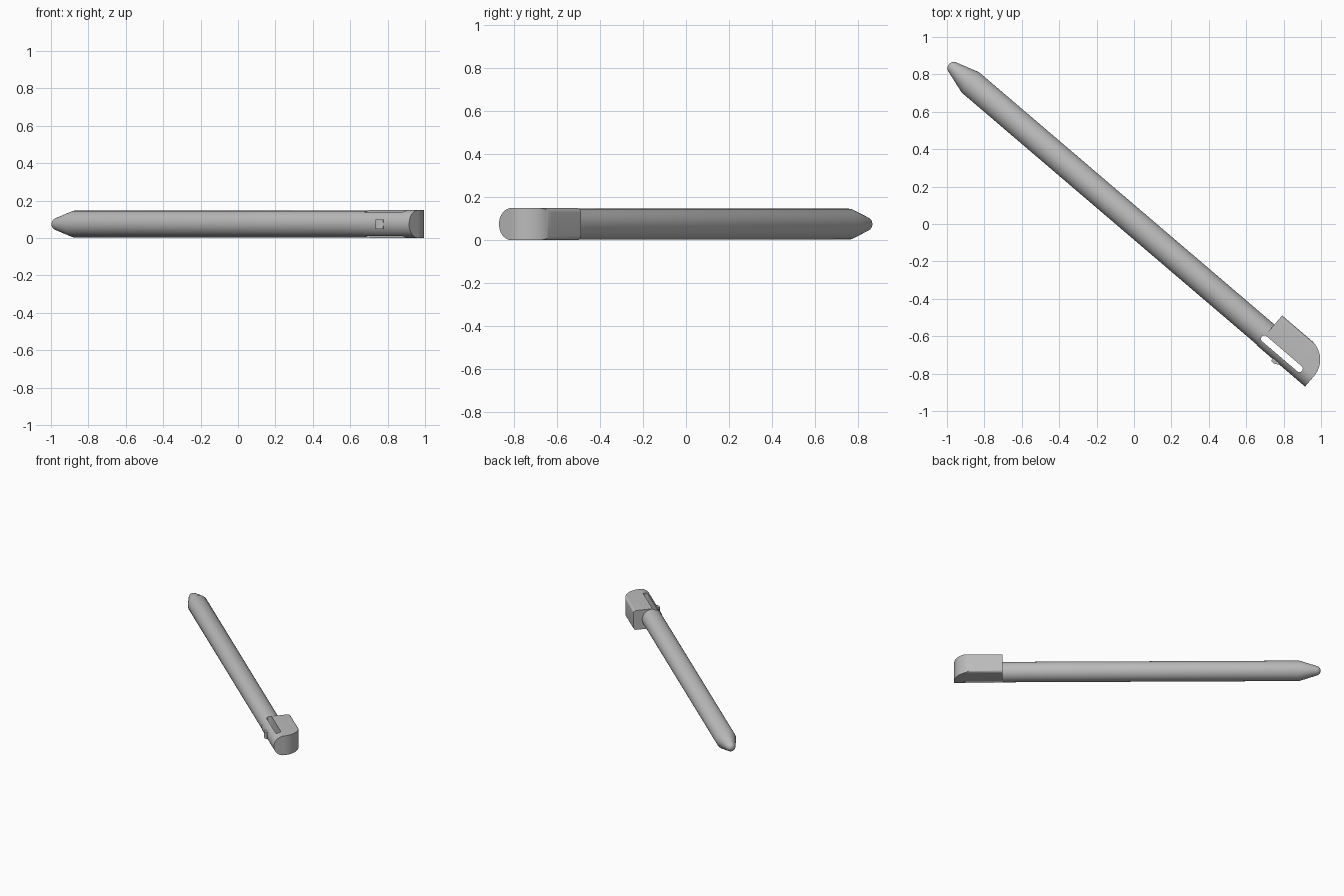
import bpy, bmesh, math
from mathutils import Matrix

if "Cube" in bpy.data.objects:
    bpy.data.objects.remove(bpy.data.objects["Cube"])

YC, ZC = 0.0075, 0.0745       # pen axis in the straight (unrotated) frame
R_SHAFT, R_HEAD = 0.0715, 0.0745
HEAD0, HEAD1 = 0.92, 1.26     # head block start and end along the pen
ROT = Matrix.Rotation(math.radians(-40.5), 4, 'Z')

grey = bpy.data.materials.new("plain grey")
grey.diffuse_color = (0.5, 0.5, 0.5, 1)
grey.use_nodes = True
grey.node_tree.nodes["Principled BSDF"].inputs["Base Color"].default_value = grey.diffuse_color


def finish(name, bm):
    bmesh.ops.recalc_face_normals(bm, faces=bm.faces)
    me = bpy.data.meshes.new(name)
    bm.to_mesh(me)
    bm.free()
    ob = bpy.data.objects.new(name, me)
    bpy.context.collection.objects.link(ob)
    me.materials.append(grey)
    return ob


def arc(cx, cy, r, a0, a1, n):
    return [(cx + r * math.cos(math.radians(a0 + (a1 - a0) * i / n)),
             cy + r * math.sin(math.radians(a0 + (a1 - a0) * i / n))) for i in range(n + 1)]


def prism(name, pts, lo, hi, along):
    """Extrude a 2D outline: along 'x' takes (y, z) points, along 'z' takes (x, y)."""
    bm = bmesh.new()
    place = (lambda p, t: (t, p[0], p[1])) if along == 'x' else (lambda p, t: (p[0], p[1], t))
    a = [bm.verts.new(place(p, lo)) for p in pts]
    b = [bm.verts.new(place(p, hi)) for p in pts]
    bm.faces.new(a)
    bm.faces.new(b)
    for i in range(len(pts)):
        j = (i + 1) % len(pts)
        bm.faces.new((a[i], a[j], b[j], b[i]))
    return finish(name, bm)


def lathe(name, profile, n=48):
    """Revolve (x, radius) points around the pen axis."""
    bm = bmesh.new()
    rings = []
    for x, r in profile:
        if r < 1e-5:
            rings.append([bm.verts.new((x, YC, ZC))] * n)
        else:
            rings.append([bm.verts.new((x, YC + y, ZC + z)) for y, z in arc(0, 0, r, 0, 360, n)[:n]])
    for p, q in zip(rings, rings[1:]):
        for i in range(n):
            j = (i + 1) % n
            bm.faces.new(list(dict.fromkeys((p[i], p[j], q[j], q[i]))))
    bm.faces.new(rings[-1])
    return finish(name, bm)


def cut(ob, tool, op):
    mod = ob.modifiers.new("cut", 'BOOLEAN')
    mod.object, mod.operation, mod.solver = tool, op, 'EXACT'
    bpy.context.view_layer.objects.active = ob
    bpy.ops.object.modifier_apply(modifier=mod.name)


# Shaft with tapered, ball-ended tip
ball = [(x, r) for x, r in arc(-1.273, 0, 0.034, 180, 108, 8)]
shaft = lathe("shaft", ball + [(-1.157, R_SHAFT), (HEAD0 + 0.01, R_SHAFT)])

# Head: half-round on one side, rounded block on the other
top, side, f = R_HEAD, 0.1425, 0.02
section = (arc(YC, ZC, R_HEAD, 90, 270, 24)
           + arc(side - f, ZC - top + f, f, -90, 0, 6)
           + arc(side - f, ZC + top - f, f, 0, 90, 6))
head = prism("head", section, HEAD0, HEAD1, 'x')

# Plan outline rounding the outer corner of the head
r = side - YC
plan = [(HEAD0 - 0.1, -0.2), (HEAD1, -0.2)] + arc(HEAD1 - r, YC, r, 0, 90, 24)
plan += [(HEAD1 - r - 0.05, side + 0.001), (HEAD0 - 0.1, side + 0.001)]
corner = prism("corner_cutter", plan, -0.1, 0.3, 'z')
cut(head, corner, 'INTERSECT')

# Long slot that frees the springy strip
sy, sr = -0.014, 0.018
slot = prism("slot_cutter", arc(1.175, sy, sr, -90, 90, 10) + arc(0.928, sy, sr, 90, 270, 10),
             -0.1, 0.3, 'z')
for ob in (head, shaft):
    cut(ob, slot, 'DIFFERENCE')
for tool in (corner, slot):
    bpy.data.objects.remove(tool)

# Small catch on the springy strip
catch = prism("catch", [(1.03, -0.05), (1.03, -0.074), (1.037, -0.081), (1.055, -0.081),
                        (1.078, -0.068), (1.078, -0.05)], ZC - 0.025, ZC + 0.025, 'z')

# Lay the pen diagonally and smooth the rounded surfaces
for ob in (shaft, head, catch):
    ob.data.transform(ROT)
    bpy.ops.object.select_all(action='DESELECT')
    ob.select_set(True)
    bpy.context.view_layer.objects.active = ob
    bpy.ops.object.shade_smooth_by_angle(angle=math.radians(30))
